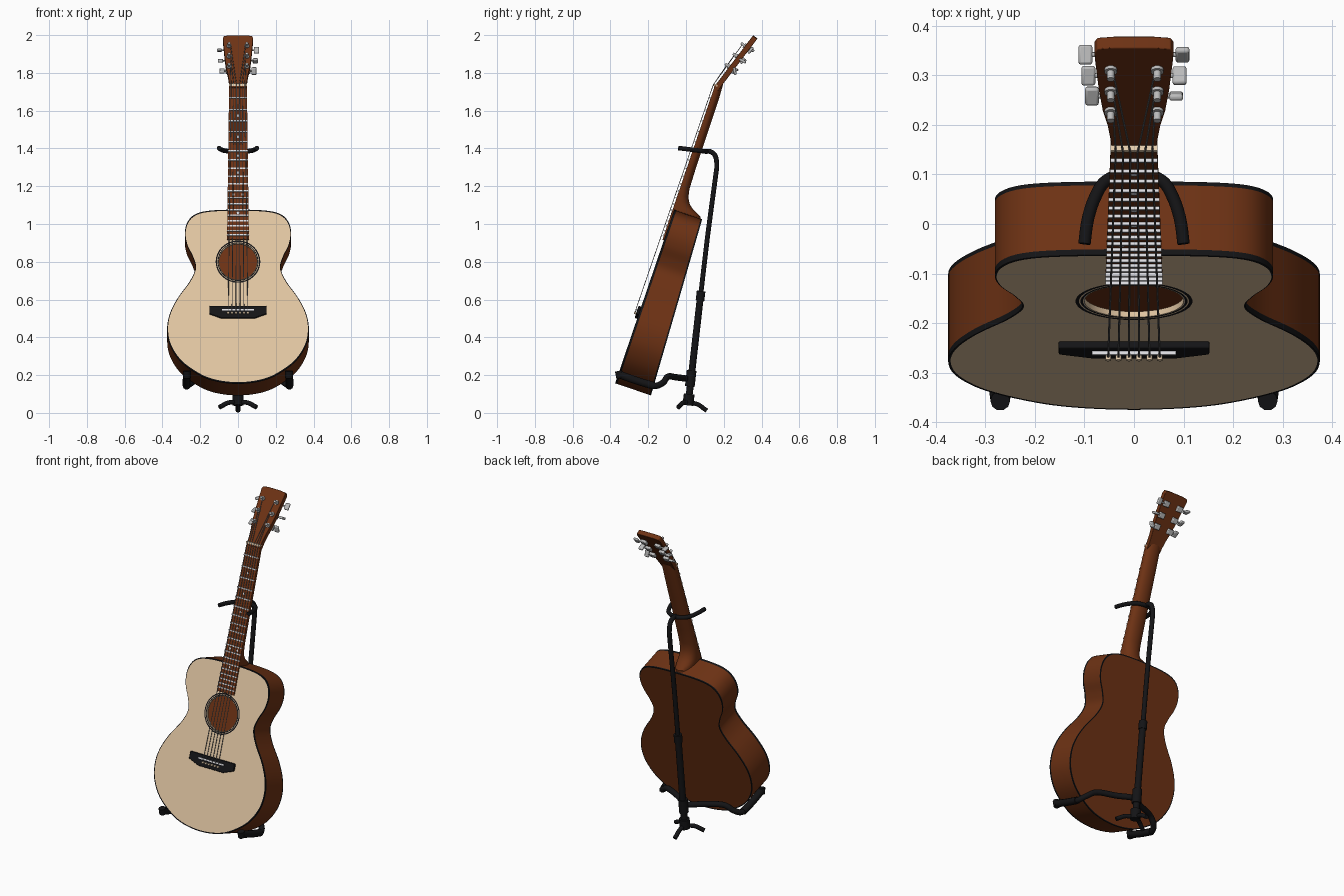
import bpy, bmesh, math
from mathutils import Vector, Matrix

if "Cube" in bpy.data.objects:
    bpy.data.objects.remove(bpy.data.objects["Cube"])


def material(name, c):
    m = bpy.data.materials.new(name)
    m.diffuse_color = (*c, 1)
    m.use_nodes = True
    m.node_tree.nodes["Principled BSDF"].inputs["Base Color"].default_value = m.diffuse_color
    return m


WOOD = material("red_brown_wood", (.155, .032, .007))
SPRUCE = material("pale_spruce", (.75, .56, .36))
BLACK = material("black", (.007, .007, .008))
METAL = material("tuner_metal", (.5, .5, .5))
WHITE = material("fret_white", (.72, .72, .75))
STRING = material("string_grey", (.25, .25, .26))
CREAM = material("cream", (.8, .62, .42))

# Guitar frame (x, along, out of the soundboard) and headstock frame
A = math.radians(18.8)


def G(x, u, n):
    return Vector((x, -.375 + u * math.sin(A) - n * math.cos(A), .157 + u * math.cos(A) + n * math.sin(A)))


B = math.radians(37.2)


def H(x, t, d):
    return Vector((x, .155 + t * math.sin(B) - d * math.cos(B), 1.735 + t * math.cos(B) + d * math.sin(B)))


def finish(o, bevel=0, angle=35):
    bpy.ops.object.select_all(action='DESELECT')
    o.select_set(True)
    bpy.context.view_layer.objects.active = o
    if bevel:
        m = o.modifiers.new("bevel", 'BEVEL')
        m.width, m.segments = bevel, 2
    bpy.ops.object.shade_smooth_by_angle(angle=math.radians(angle))
    return o


def loft(name, rings, mats, bands=None, cap0=True, cap1=True, bevel=0):
    """Skin closed rings of equal length; bands gives a material index per band."""
    bm = bmesh.new()
    vs = [[bm.verts.new(p) for p in r] for r in rings]
    k = len(vs[0])
    for b in range(len(vs) - 1):
        for i in range(k):
            j = (i + 1) % k
            f = bm.faces.new((vs[b][i], vs[b][j], vs[b + 1][j], vs[b + 1][i]))
            f.material_index = bands[b] if bands else 0
    if cap0:
        bm.faces.new(vs[0][::-1])
    if cap1:
        bm.faces.new(vs[-1]).material_index = bands[-1] if bands else 0
    bmesh.ops.recalc_face_normals(bm, faces=bm.faces)
    me = bpy.data.meshes.new(name)
    bm.to_mesh(me)
    bm.free()
    for m in mats:
        me.materials.append(m)
    o = bpy.data.objects.new(name, me)
    bpy.context.collection.objects.link(o)
    return finish(o, bevel)


def prism(name, F, pts, d0, d1, mat, bevel=0):
    return loft(name, [[F(x, u, d) for x, u in pts] for d in (d0, d1)], [mat], bevel=bevel)


def rect(x0, x1, u0, u1):
    return [(x0, u0), (x1, u0), (x1, u1), (x0, u1)]


def smooth(pts, k=6, closed=False):
    """Catmull-Rom through the points."""
    p = [Vector(q) for q in pts]
    n = len(p)
    get = (lambda i: p[i % n]) if closed else (lambda i: p[min(max(i, 0), n - 1)])
    out = []
    for i in range(n if closed else n - 1):
        a, b, c, d = get(i - 1), get(i), get(i + 1), get(i + 2)
        for s in range(k):
            t = s / k
            out.append(.5 * (2 * b + (c - a) * t + (2 * a - 5 * b + 4 * c - d) * t * t + (3 * b - a - 3 * c + d) * t ** 3))
    return out if closed else out + [p[-1]]


def tube(name, pts, r, mat, res=3):
    cu = bpy.data.curves.new(name, 'CURVE')
    cu.dimensions = '3D'
    cu.bevel_depth, cu.bevel_resolution, cu.use_fill_caps = r, res, True
    s = cu.splines.new('POLY')
    s.points.add(len(pts) - 1)
    for q, p in zip(s.points, pts):
        q.co = (*p, 1)
    cu.materials.append(mat)
    o = bpy.data.objects.new(name, cu)
    bpy.context.collection.objects.link(o)
    bpy.ops.object.select_all(action='DESELECT')
    o.select_set(True)
    bpy.context.view_layer.objects.active = o
    bpy.ops.object.convert(target='MESH')
    return finish(bpy.context.view_layer.objects.active, angle=50)


# Body: one skin from sound hole over the soundboard, sides and back
half = [(.11, .012), (.2, .046), (.3, .12), (.358, .21), (.375, .3), (.362, .385), (.32, .475), (.255, .57),
        (.225, .645), (.24, .71), (.27, .775), (.281, .84), (.268, .9), (.228, .944), (.15, .965)]
outline = smooth([(0, 0)] + half + [(0, .971)] + [(-x, u) for x, u in half[::-1]], 5, True)
HC = Vector((0, .68))


def hole(r, n):
    return [G(*(HC + (p - HC).normalized() * r), n) for p in outline]


def edge(n, s=1.0, back=False):
    r = []
    for p in outline:
        x, u = p.x * s, .485 + (p.y - .485) * s
        r.append(G(x, u, n - (.2 - .045 * u if back else 0)))
    return r


loft("body", [hole(.1, -.012), hole(.1, 0), hole(.103, 0), hole(.108, 0), hole(.111, 0), hole(.118, 0),
              edge(0, .987), edge(0), edge(-.012), edge(.008, 1, True), edge(0, 1, True), edge(0, .987, True)],
     [WOOD, SPRUCE, BLACK], [1, 1, 2, 1, 2, 1, 2, 2, 0, 2, 2, 0], cap0=False)


# Neck with heel
def width(u):
    return .058 - .011 * (u - .8) / .863


neck = []
for u, d in [(.96, .152), (.98, .143), (.992, .12), (1.005, .092), (1.025, .068), (1.055, .05), (1.1, .041),
             (1.2, .038), (1.6, .035), (1.68, .031)]:
    neck.append([G(-width(u) * math.cos(a), u, -d * math.sin(a) ** .8 if 0 < i < 16 else 0)
                 for i, a in enumerate(math.pi * i / 16 for i in range(17))])
loft("neck", neck, [WOOD])
w0, w1 = width(.8), width(1.663)
prism("fretboard", G, [(-w0, .8), (w0, .8), (w1, 1.665), (-w1, 1.665)], -.001, .008, WOOD)
prism("nut", G, rect(-w1, w1, 1.658, 1.67), -.005, .016, CREAM)

# Frets and position dots
SCALE = 1.258


def fret_u(k):
    return 1.663 - SCALE * (1 - 2 ** (-k / 12))


for k in range(1, 20):
    u = fret_u(k)
    prism("fret", G, rect(-width(u), width(u), u - .0035, u + .0035), .007, .0145, WHITE)
for k, xs in [(3, [0]), (5, [0]), (7, [0]), (9, [0]), (12, [-.025, .025]), (15, [0])]:
    for x in xs:
        tube("position_dot", [G(x, fret_u(k - .5), .005), G(x, fret_u(k - .5), .009)], .007, WHITE)

# Headstock
hh = [(.046, -.015), (.047, .02), (.053, .07), (.063, .12), (.071, .19), (.078, .28), (.08, .315), (.074, .328), (.04, .332)]
prism("headstock", H, hh + [(-x, t) for x, t in hh[::-1]], -.029, 0, WOOD, .002)

# Bridge
prism("bridge", G, [(-.152, .428), (-.152, .385), (-.085, .36), (.085, .36), (.152, .385), (.152, .428)], -.001, .014, BLACK, .003)
prism("saddle", G, rect(-.085, .085, .401, .409), .01, .021, WHITE)

# Tuners
for side in (-1, 1):
    for i, (t, w) in enumerate([(.122, .064), (.19, .071), (.26, .077)]):
        tube("tuner_post", [H(side * .047, t, -.03), H(side * .047, t, .026)], .0075, METAL)
        tube("tuner_washer", [H(side * .047, t, -.002), H(side * .047, t, .007)], .013, METAL)
        prism("tuner_housing", H, rect(side * .047 - .018, side * .047 + .018, t - .017, t + .017), -.045, -.027, METAL, .004)
        tube("tuner_shaft", [H(side * .05, t, -.037), H(side * (w + .015), t, -.037)], .005, METAL)
        button = prism("tuner_button", lambda x, a, b: Vector((x, a, b)), rect(-.014, .014, -.02, .02), -.007, .007, METAL, .005)
        turn = (.5, .2, -.1)[i] if side < 0 else (-1.4, -.5, .9)[i]
        button.matrix_world = Matrix.Translation(H(side * (w + .021), t, -.037)) @ Matrix.Rotation(turn, 4, 'X')

# Strings and bridge pins
for i in range(6):
    s = (i - 2.5) / 2.5
    side = 1 if s > 0 else -1
    t = (.122, .19, .26)[min(i, 5 - i)]
    tube("string", [G(s * .052, .388, .02), G(s * .052, .405, .022), G(s * .037, 1.663, .0175),
                    H(side * .041, t, .016)], .0021, STRING, 1)
    tube("bridge_pin", [G(s * .052, .386, .01), G(s * .052, .386, .026)], .006, CREAM)

# Stand: pole, collar and hooked top
tube("lower_pole", [(0, .012, .05), (0, .079, .64)], .019, BLACK)
tube("pole_collar", [(0, .074, .595), (0, .08, .645)], .024, BLACK)
tube("upper_pole", smooth([(0, .075, .6), (0, .115, .94), (0, .155, 1.24), (0, .163, 1.31), (0, .155, 1.36),
                           (0, .13, 1.383), (0, .1, 1.385)]), .0135, BLACK)
fork = [(.1, -.04, 1.402), (.093, .01, 1.396), (.078, .055, 1.39), (.055, .088, 1.386)]
tube("neck_fork", smooth(fork + [(0, .108, 1.383)] + [(-x, y, z) for x, y, z in fork[::-1]]), .0125, BLACK)

# Stand: body cradle
arm = [(.09, -.05, .188), (.19, -.095, .192), (.245, -.122, .16), (.272, -.17, .143), (.272, -.26, .17), (.27, -.352, .203)]
tube("cradle_bar", smooth([(-x, y, z) for x, y, z in arm[::-1]] + [(0, 0, .182)] + arm), .017, BLACK)
tube("cradle_clamp", [(0, .02, .14), (0, .03, .225)], .027, BLACK)
for side in (-1, 1):
    tube("cradle_pad", smooth([(side * x, y, z) for x, y, z in arm[3:]]), .021, BLACK)
    tube("cradle_stop", [(side * .27, -.35, .185), (side * .27, -.357, .222)], .02, BLACK)

# Stand: hub and three short feet
tube("foot_hub", [(0, .01, .04), (0, .017, .1)], .03, BLACK)
for tip in [(0, .11, .012), (-.098, -.04, .03), (.098, -.04, .03)]:
    p = Vector(tip)
    c = Vector((0, .012, .055))
    tube("stand_foot", smooth([c, c.lerp(p, .5) + Vector((0, 0, .012)), c.lerp(p, .85) + Vector((0, 0, .004)), p]), .0125, BLACK)
